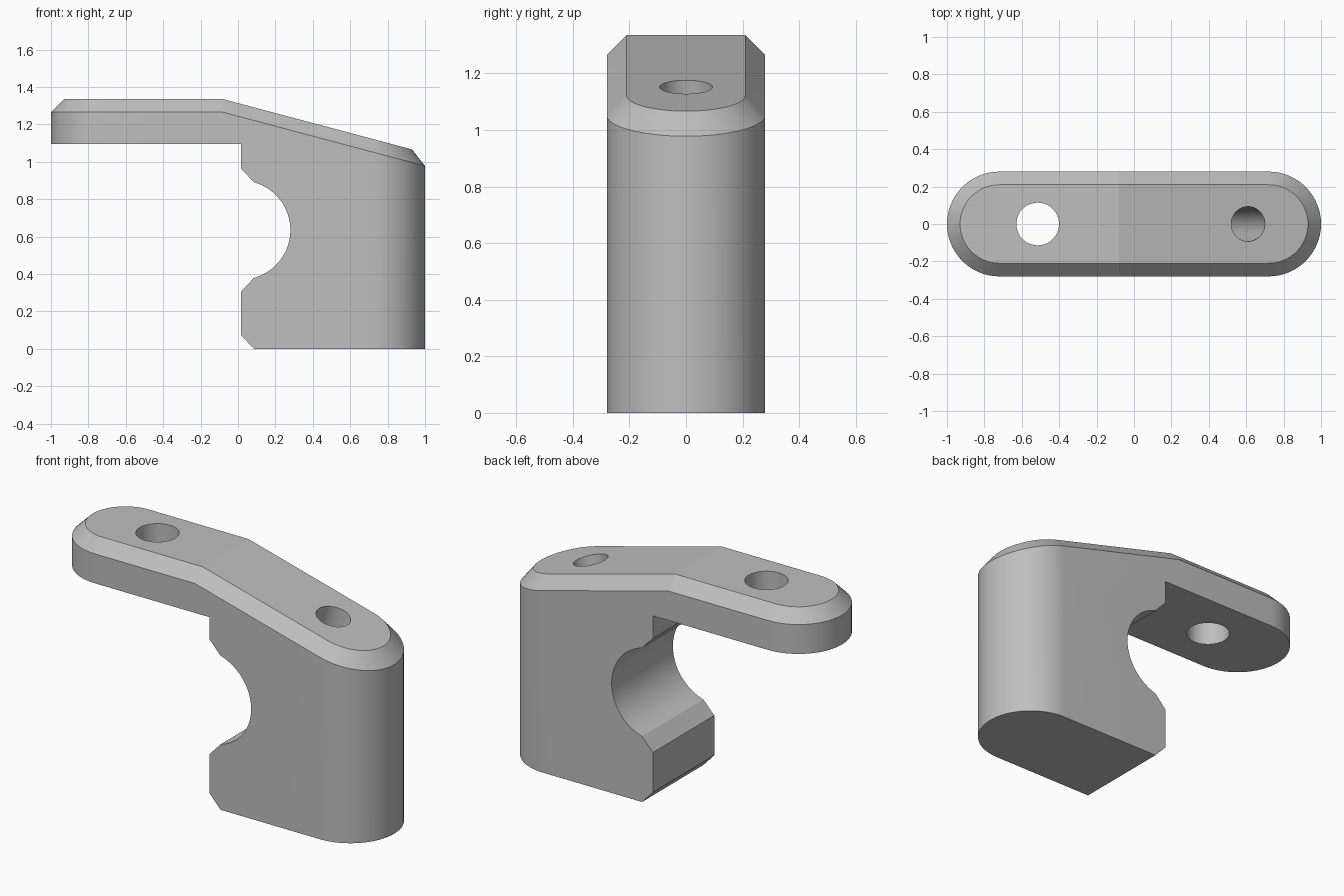
import bpy, bmesh, math
from mathutils import Vector, Matrix

if "Cube" in bpy.data.objects:
    bpy.data.objects.remove(bpy.data.objects["Cube"], do_unlink=True)

HALF, RAD, BEVEL = 0.72, 0.28, 0.07
CREASE, SLOPE, SHOULDER = -0.08, 0.266, 1.265
STEPS = 32

grey = bpy.data.materials.new("plain grey")
grey.use_nodes = True
tone = (0.52, 0.52, 0.52, 1)
grey.diffuse_color = tone
grey.node_tree.nodes["Principled BSDF"].inputs["Base Color"].default_value = tone


def make_object(name, bm):
    bmesh.ops.recalc_face_normals(bm, faces=bm.faces[:])
    mesh = bpy.data.meshes.new(name)
    bm.to_mesh(mesh)
    bm.free()
    mesh.materials.append(grey)
    obj = bpy.data.objects.new(name, mesh)
    bpy.context.collection.objects.link(obj)
    return obj


def stadium(radius):
    """Round-ended outline with an extra point on each side at the crease."""
    pts = []
    for side, start in ((1, -90), (-1, 90)):
        for i in range(STEPS + 1):
            a = math.radians(start + 180 * i / STEPS)
            pts.append((side * HALF + radius * math.cos(a), radius * math.sin(a)))
        pts.append((CREASE, side * radius))
    return pts


def roof(x):
    return SHOULDER - SLOPE * max(0, x - CREASE)


# Round-ended body with a sloped, chamfered top
bm = bmesh.new()
wide, narrow = stadium(RAD), stadium(RAD - BEVEL)
rings = [[bm.verts.new((x, y, 0)) for x, y in wide],
         [bm.verts.new((x, y, roof(x))) for x, y in wide],
         [bm.verts.new((x, y, roof(x) + BEVEL)) for x, y in narrow]]
n = len(wide)
for low, high in zip(rings, rings[1:]):
    for i in range(n):
        j = (i + 1) % n
        bm.faces.new((low[i], low[j], high[j], high[i]))
bm.faces.new(rings[0][::-1])
top, mid = rings[2], n // 2
bm.faces.new(top[:mid] + [top[-1]])
bm.faces.new(top[mid - 1:])
body = make_object("clamp_body", bm)

# Space under the arm, with the round pipe seat and chamfered lips
bm = bmesh.new()
profile = [(-1.2, -0.1), (-1.2, 1.095), (0.015, 1.095), (0.015, 0.965)]
for i in range(STEPS + 1):
    a = math.radians(74.6 * (1 - 2 * i / STEPS))
    profile.append((0.015 + 0.265 * math.cos(a), 0.635 + 0.265 * math.sin(a)))
profile += [(0.015, 0.305), (0.015, 0.075), (0.085, 0), (0.085, -0.1)]
face = bm.faces.new([bm.verts.new((x, -0.5, z)) for x, z in profile])
out = bmesh.ops.extrude_face_region(bm, geom=[face])
bmesh.ops.translate(bm, vec=(0, 1, 0),
                    verts=[v for v in out["geom"] if isinstance(v, bmesh.types.BMVert)])
cutters = [make_object("seat_cutter", bm)]


def drill(name, centre, radius, depth, tilt):
    """Cylinder centred on a surface point, reaching depth to each side."""
    bm = bmesh.new()
    bmesh.ops.create_cone(bm, cap_ends=True, segments=2 * STEPS, radius1=radius,
                          radius2=radius, depth=2 * depth,
                          matrix=Matrix.Translation(Vector(centre)) @ Matrix.Rotation(tilt, 4, "Y"))
    return make_object(name, bm)


# Through hole in the arm, and a blind hole square to the slope
cutters.append(drill("arm_hole_cutter", (-0.515, 0, 1.2), 0.114, 0.4, 0))
cutters.append(drill("blind_hole_cutter", (0.61, 0, roof(0.61) + BEVEL),
                     0.093, 0.8, math.atan(SLOPE)))

bpy.context.view_layer.objects.active = body
body.select_set(True)
for cutter in cutters:
    cutter.hide_render = True
    mod = body.modifiers.new(cutter.name, "BOOLEAN")
    mod.operation = "DIFFERENCE"
    mod.solver = "EXACT"
    mod.object = cutter
    bpy.ops.object.modifier_apply(modifier=mod.name)
    bpy.data.objects.remove(cutter, do_unlink=True)

bpy.ops.object.shade_smooth_by_angle(angle=math.radians(10))
